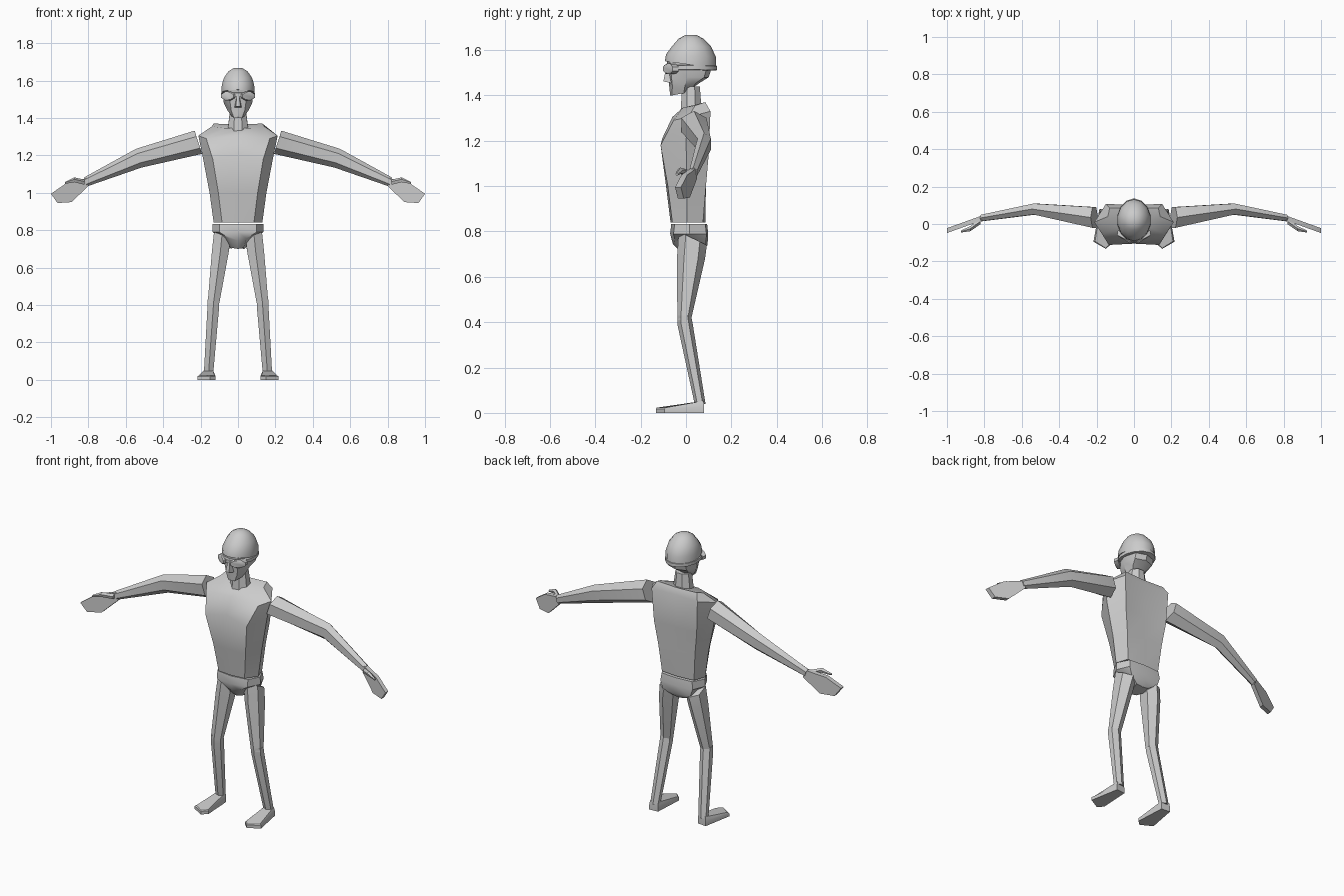
import bpy, bmesh
from math import cos, sin, pi


def loft(name, rings, mirror=False):
    """Skin a stack of equal-length point rings, closing both ends."""
    bm = bmesh.new()
    rows = [[bm.verts.new(p) for p in ring] for ring in rings]
    n = len(rows[0])
    for a, b in zip(rows, rows[1:]):
        for i in range(n):
            j = (i + 1) % n
            bm.faces.new((a[i], a[j], b[j], b[i]))
    bm.faces.new(rows[0][::-1])
    bm.faces.new(rows[-1])
    bmesh.ops.recalc_face_normals(bm, faces=bm.faces)
    me = bpy.data.meshes.new(name)
    bm.to_mesh(me)
    bm.free()
    ob = bpy.data.objects.new(name, me)
    bpy.context.collection.objects.link(ob)
    if mirror:
        ob.modifiers.new("Mirror", 'MIRROR').use_mirror_merge = False
    return ob


def sym(z, *half):
    """Full ring from points running front centre -> side -> back centre."""
    pts = [(p[0], p[1], p[2] if len(p) > 2 else z) for p in half]
    return pts + [(-x, y, h) for x, y, h in pts[-2:0:-1]]


def oval(x, y, z, rx, ry, n=6, tilt=0.0, turn=0.0):
    """Horizontal ellipse, with height changing along y by tilt."""
    return [(x + rx * cos(2 * pi * i / n + turn), y + ry * sin(2 * pi * i / n + turn),
             z + tilt * sin(2 * pi * i / n + turn)) for i in range(n)]


def upright(x, y, z, ry, rz, lean, n=6):
    """Cross-section of an arm, standing across x."""
    return [(x + lean * cos(2 * pi * i / n), y + ry * sin(2 * pi * i / n),
             z + rz * cos(2 * pi * i / n)) for i in range(n)]


# Torso
loft("torso", [
    sym(.84, (0, -.068), (.085, -.06), (.13, .005), (.105, .075), (0, .085)),
    sym(1.0, (0, -.088), (.105, -.08), (.152, .005), (.12, .088), (0, .088)),
    sym(1.2, (0, -.105, 1.21), (.135, -.112, 1.18), (.19, .0), (.14, .1, 1.14), (0, .085, 1.13)),
    sym(1.3, (0, -.06, 1.305), (.17, -.055, 1.29), (.212, .01, 1.305), (.15, .108, 1.33), (0, .1, 1.33)),
    sym(1.35, (0, -.02, 1.335), (.07, -.015, 1.345), (.14, .04, 1.355), (.13, .085, 1.37), (0, .085, 1.365)),
])

# Swim trunks
loft("trunks", [
    sym(.834, (0, -.065), (.1, -.05), (.135, .015), (.1, .085), (0, .093)),
    sym(.79, (0, -.07), (.1, -.055), (.136, .015), (.105, .09), (0, .098)),
    sym(.745, (0, -.058), (.045, -.05, .755), (.1, .02, .765), (.09, .088, .745), (0, .095, .74)),
    sym(.70, (0, -.015), (.03, -.012, .705), (.035, .03), (.04, .07, .715), (0, .07, .71)),
])

# Legs
loft("thigh", [
    oval(.083, .03, .77, .053, .062, turn=pi / 6, tilt=-.03),
    oval(.095, .022, .68, .052, .062, turn=pi / 6),
    oval(.131, -.008, .41, .036, .03, turn=pi / 6),
], True)
loft("shin", [
    oval(.131, -.008, .43, .036, .03, turn=pi / 6),
    oval(.132, -.004, .39, .036, .034, turn=pi / 6),
    oval(.157, .062, .04, .029, .024, turn=pi / 6),
], True)

# Feet
sole = [(.13, .075), (.185, .08), (.217, -.095), (.15, -.133), (.12, -.105)]
loft("foot", [
    [(x, y, 0) for x, y in sole],
    [(x, y, .018 if y < 0 else .03) for x, y in sole],
    [(.158 + (x - .158) * .85, y * .97, .023 if y < 0 else .053) for x, y in sole],
], True)

# Arms
loft("arm", [
    upright(.212, .035, 1.27, .064, .062, .02),
    upright(.53, .08, 1.185, .034, .05, .015),
    upright(.815, .032, 1.058, .02, .024, .008),
], True)

# Hands and thumbs
palm = [(.81, 1.078), (.80, 1.036), (.89, .95), (.965, .945), (1.0, .995), (.92, 1.05)]
loft("hand", [[(x, .033 - .36 * (x - .81) + d, z) for x, z in palm]
              for d in (-.013, .013)], True)
loft("thumb", [
    upright(.82, .015, 1.055, .016, .015, 0, 5),
    upright(.875, -.025, 1.068, .014, .014, 0, 5),
    upright(.925, -.04, 1.052, .006, .006, 0, 5),
], True)

# Neck
loft("neck", [oval(0, .022, 1.335, .06, .05, 8, .012, pi / 8),
              oval(0, .022, 1.44, .046, .042, 8, 0, pi / 8)])

# Head
loft("head", [
    sym(1.55, (0, -.085), (.05, -.072), (.082, .02), (.06, .1), (0, .122)),
    sym(1.48, (0, -.074), (.042, -.064), (.076, .005), (.06, .08), (0, .1)),
    sym(1.44, (0, -.074), (.036, -.06), (.056, -.005), (.045, .045, 1.455), (0, .06, 1.455)),
    sym(1.4, (0, -.07), (.022, -.062), (.035, -.01, 1.41), (.03, .025, 1.43), (0, .025, 1.43)),
])
loft("nose", [
    [(-.006, -.088, 1.52), (.006, -.088, 1.52), (.008, -.065, 1.52), (-.008, -.065, 1.52)],
    [(-.012, -.1, 1.462), (.012, -.1, 1.462), (.02, -.065, 1.455), (-.02, -.065, 1.455)],
])

# Swim cap
loft("swim_cap", [oval(0, y, z, rx, ry, 14, t, pi / 2) for y, z, rx, ry, t in (
    (.02, 1.535, .09, .113, -.016), (.022, 1.575, .089, .11, -.006),
    (.024, 1.615, .077, .087, 0), (.022, 1.65, .052, .055, 0), (.022, 1.667, .022, .024, 0))])

# Goggle strap
loft("goggle_strap", [oval(0, .02, z, r, r + .025, 14, -.002, pi / 2)
                      for z, r in ((1.512, .085), (1.514, .092), (1.532, .092), (1.534, .085))])


# Goggle lenses and bridge
def lens_ring(y, s):
    return [(.053 + .04 * s * cos(i * pi / 4 + pi / 8), y + .02 * (cos(i * pi / 4 + pi / 8) + 0.2),
             1.517 + .025 * s * sin(i * pi / 4 + pi / 8)) for i in range(8)]


loft("goggle_lens", [lens_ring(-.055, .9), lens_ring(-.082, 1), lens_ring(-.088, .8)], True)
loft("goggle_bridge", [[(x, y, z) for y, z in ((-.095, 1.515), (-.095, 1.525), (-.08, 1.525), (-.08, 1.515))]
                       for x in (-.022, .022)])

# Shading: soft across shallow bends, crisp at hard edges
for ob in bpy.context.collection.objects:
    ob.select_set(True)
    bpy.context.view_layer.objects.active = ob
bpy.ops.object.shade_smooth_by_angle(angle=pi / 5)
